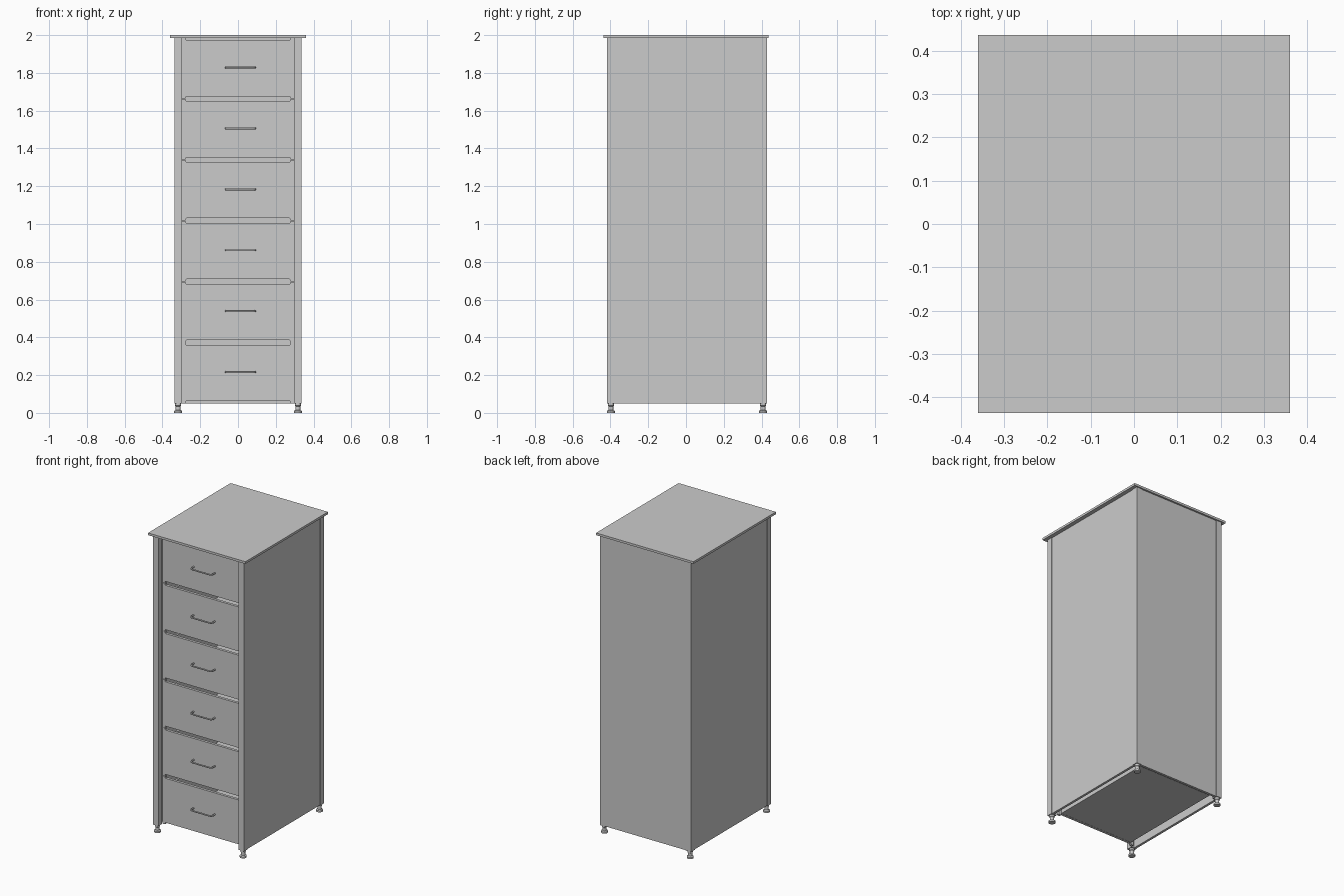
import bpy, bmesh, math

if "Cube" in bpy.data.objects:
    bpy.data.objects.remove(bpy.data.objects["Cube"])

# Main dimensions
HX = 0.337                    # cabinet half width
Y0, Y1 = -0.418, 0.428        # cabinet front and back
ZB, ZT = 0.05, 1.985          # cabinet bottom and underside of top
P = 0.04                      # post width
PITCH = (ZT - ZB) / 6         # drawer height
FRONT = Y0 + 0.043            # face of the drawer fronts


def mesh_object(name, bm):
    bmesh.ops.recalc_face_normals(bm, faces=bm.faces[:])
    me = bpy.data.meshes.new(name)
    bm.to_mesh(me)
    bm.free()
    ob = bpy.data.objects.new(name, me)
    bpy.context.collection.objects.link(ob)
    return ob


def add_box(bm, x0, x1, y0, y1, z0, z1):
    vs = bmesh.ops.create_cube(bm, size=1)["verts"]
    for v in vs:
        v.co.x = x1 if v.co.x > 0 else x0
        v.co.y = y1 if v.co.y > 0 else y0
        v.co.z = z1 if v.co.z > 0 else z0


def box(name, *b):
    bm = bmesh.new()
    add_box(bm, *b)
    return mesh_object(name, bm)


def foot(name, x, y):
    # Turned levelling foot: wide pad, neck and stem
    bm = bmesh.new()
    prof = [(0, 0), (0.021, 0), (0.021, 0.011), (0.013, 0.015),
            (0.013, 0.035), (0.016, 0.038), (0.016, ZB), (0, ZB)]
    vs = [bm.verts.new((x + r, y, z)) for r, z in prof]
    es = [bm.edges.new(p) for p in zip(vs, vs[1:])]
    bmesh.ops.spin(bm, geom=vs + es, cent=(x, y, 0), axis=(0, 0, 1),
                   angle=math.tau, steps=24)
    bmesh.ops.remove_doubles(bm, verts=bm.verts[:], dist=1e-5)
    ob = mesh_object(name, bm)
    for p in ob.data.polygons:
        p.use_smooth = abs(p.normal.z) < 0.5


def drawer_front(name, z):
    # Panel with shallow finger notches along its lower and upper edges
    w, n, d, c = HX - P - 0.001, 0.277, 0.012, 0.004
    b, t = z + 0.001, z + PITCH - 0.001
    low = [(-w, b), (-n, b), (-n, b + d - c), (-n + c, b + d),
           (n - c, b + d), (n, b + d - c), (n, b), (w, b)]
    outline = low + [(x, b + t - zz) for x, zz in reversed(low)]
    bm = bmesh.new()
    f = bm.faces.new([bm.verts.new((x, FRONT, zz)) for x, zz in outline])
    ext = bmesh.ops.extrude_face_region(bm, geom=[f])["geom"]
    for v in ext:
        if isinstance(v, bmesh.types.BMVert):
            v.co.y += 0.018
    mesh_object(name, bm)


def drawer_box(name, z):
    # Open tray behind the front
    w, t = 0.275, 0.012
    y0, y1, b, h = FRONT + 0.018, Y1 - 0.04, z + 0.014, z + 0.26
    bm = bmesh.new()
    add_box(bm, -w, w, y0, y1, b, b + t)
    add_box(bm, -w, -w + t, y0, y1, b + t, h)
    add_box(bm, w - t, w, y0, y1, b + t, h)
    add_box(bm, -w + t, w - t, y1 - t, y1, b + t, h)
    mesh_object(name, bm)


def handle(name, z):
    # Bow handle swept along a rounded U path
    cx, hw, out, r = 0.013, 0.078, FRONT - 0.036, 0.012
    half = [(hw, FRONT)]
    for i in range(5):
        a = math.radians(90 * i / 4)
        half.append((hw - r + r * math.cos(a), out + r - r * math.sin(a)))
    pts = half + [(-x, y) for x, y in reversed(half)]
    cu = bpy.data.curves.new(name, 'CURVE')
    cu.dimensions = '3D'
    cu.bevel_depth = 0.005
    cu.bevel_resolution = 2
    cu.use_fill_caps = True
    sp = cu.splines.new('POLY')
    sp.points.add(len(pts) - 1)
    for p, (x, y) in zip(sp.points, pts):
        p.co = (cx + x, y, z, 1)
    ob = bpy.data.objects.new(name, cu)
    bpy.context.collection.objects.link(ob)


# Top board
box("top_board", -0.36, 0.36, -0.436, 0.436, ZT, 2.0)

# Posts, feet and side panels
for side, s in (("left", -1), ("right", 1)):
    xa, xb = sorted((s * HX, s * (HX - P)))
    for end, ya in (("front", Y0), ("back", Y1 - P)):
        box(f"{end}_{side}_post", xa, xb, ya, ya + P, ZB, ZT)
        foot(f"{end}_{side}_foot", s * (HX - P / 2), ya + P / 2)
    xa, xb = sorted((s * (HX - 0.004), s * (HX - 0.02)))
    box(f"{side}_panel", xa, xb, Y0 + P, Y1 - P, ZB, ZT)

# Back panel
box("back_panel", -HX + P, HX - P, Y1 - 0.02, Y1 - 0.004, ZB, ZT)

# Six drawers
for i in range(6):
    z = ZB + i * PITCH
    drawer_front(f"drawer_front_{i + 1}", z)
    drawer_box(f"drawer_tray_{i + 1}", z)
    handle(f"drawer_handle_{i + 1}", z + 0.166)
